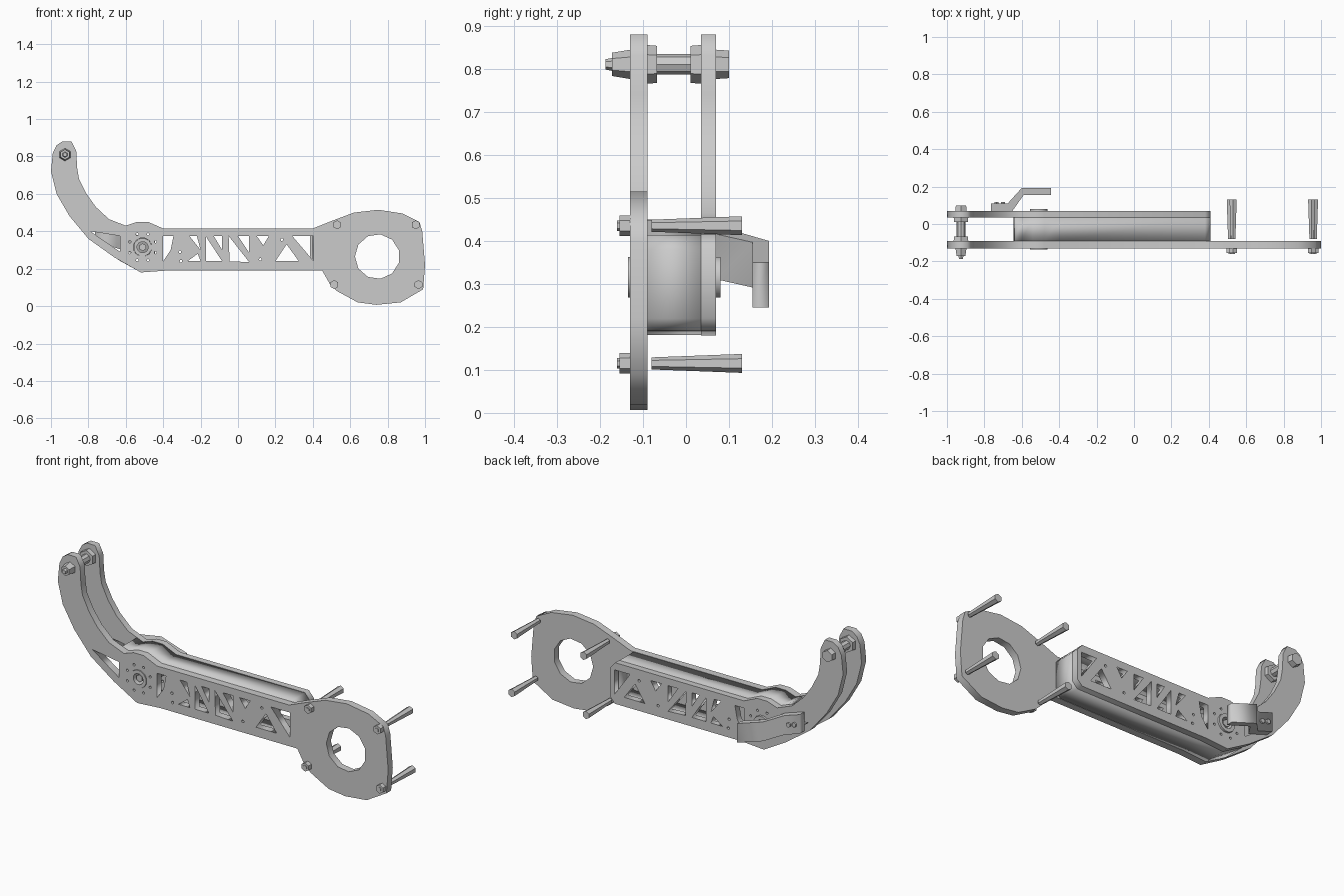
import bpy, math
from mathutils import Matrix

if "Cube" in bpy.data.objects:
    bpy.data.objects.remove(bpy.data.objects["Cube"])

STAND = Matrix.Rotation(math.pi / 2, 4, 'X')   # profile (x, y) -> (x, z)


def shape(name, loops, depth, matrix, closed=True):
    """Extrude flat loops (first is the outline, the rest are holes) into a mesh."""
    cu = bpy.data.curves.new(name + "_profile", 'CURVE')
    cu.dimensions = '2D' if closed else '3D'
    if closed:
        cu.fill_mode = 'BOTH'
    cu.extrude = depth / 2
    for pts in loops:
        sp = cu.splines.new('POLY')
        sp.points.add(len(pts) - 1)
        for p, (x, y) in zip(sp.points, pts):
            p.co = (x, y, 0, 1)
        sp.use_cyclic_u = closed
    tmp = bpy.data.objects.new(name + "_tmp", cu)
    bpy.context.collection.objects.link(tmp)
    bpy.context.view_layer.update()
    dg = bpy.context.evaluated_depsgraph_get()
    me = bpy.data.meshes.new_from_object(tmp.evaluated_get(dg))
    bpy.data.objects.remove(tmp)
    me.transform(matrix)
    ob = bpy.data.objects.new(name, me)
    bpy.context.collection.objects.link(ob)
    return ob


def upright(name, loops, y0, y1, closed=True):
    m = Matrix.Translation((0, (y0 + y1) / 2, 0)) @ STAND
    return shape(name, loops, y1 - y0, m, closed)


def ring(x, z, r, n):
    return [(x + r * math.cos(2 * math.pi * (i + .5) / n),
             z + r * math.sin(2 * math.pi * (i + .5) / n)) for i in range(n)]


def rod(name, x, z, y0, y1, r, r2=None, n=6):
    """Solid (tapered) prism along y: radius r at y0, r2 at y1."""
    bpy.ops.mesh.primitive_cone_add(
        vertices=n, radius1=r2 or r, radius2=r, depth=y1 - y0,
        location=(x, (y0 + y1) / 2, z), rotation=(math.pi / 2, 0, 0))
    bpy.context.object.name = name


# shared outlines of the arm
hook_top = [(-1, .72), (-.99, .82), (-.97, .86), (-.94, .88), (-.89, .88), (-.865, .83),
            (-.86, .74), (-.85, .68), (-.81, .60), (-.76, .53), (-.69, .465), (-.60, .43),
            (-.54, .45), (-.48, .45), (-.40, .415)]
hook_bottom = [(-.38, .19), (-.52, .18), (-.66, .26), (-.80, .36), (-.90, .48), (-.97, .60)]
head = [(.40, .415), (.50, .455), (.62, .50), (.75, .515), (.88, .495), (.97, .45),
        (.985, .40), (1, .22), (.99, .09), (.87, .02), (.74, .007), (.64, .02),
        (.53, .08), (.49, .12), (.45, .19)]
tail = [(.38, .415), (.41, .38), (.41, .22), (.38, .19)]

# truss cutouts and the hub holes, shared by both plates
truss = [
    [(-.79, .40), (-.63, .375), (-.63, .29)],
    [(-.40, .375), (-.345, .375), (-.36, .30), (-.40, .24)],
    [(-.26, .375), (-.22, .375), (-.20, .30)],
    [(-.27, .24), (-.20, .24), (-.215, .28)],
    [(-.17, .37), (-.085, .24), (-.17, .24)],
    [(-.13, .375), (-.085, .375), (-.085, .30)],
    [(-.05, .375), (-.045, .24), (.06, .235)],
    [(0, .375), (.06, .375), (.06, .285)],
    [(.10, .375), (.165, .375), (.135, .325)],
    [(.20, .24), (.26, .33), (.325, .24)],
    [(.29, .375), (.405, .375), (.405, .24)],
]
truss_back = truss[:-1] + [[(.29, .375), (.385, .375), (.385, .24)]]
HX, HZ = -.51, .315
hub_holes = [ring(HX, HZ, .05, 12)]
hub_holes += [ring(x, z, .007, 6) for x, z in ring(HX, HZ, .075, 8)]
dots = [ring(x, z, .008, 5) for x, z in [(-.31, .29), (.12, .25), (.235, .355), (-.305, .24)]]

upright("front_plate", [hook_top + head + hook_bottom] + truss + hub_holes + dots
        + [ring(.745, .265, .12, 11)], -.13, -.09)
upright("back_plate", [hook_top + tail + hook_bottom] + truss_back + hub_holes + dots,
        .035, .07)

# skin wrapping the hollow beam, open towards the hook
skin_path = [(-.64, .437), (-.60, .422), (-.54, .442), (-.48, .442), (-.40, .407), (.377, .407),
             (.402, .377), (.402, .222), (.377, .198), (-.38, .198), (-.52, .188), (-.64, .255)]
skin = upright("beam_skin", [skin_path], -.09, .035, closed=False)
mod = skin.modifiers.new("thickness", 'SOLIDIFY')
mod.thickness, mod.offset = .014, 0

# hub sleeve and its bolt
upright("hub_sleeve", [ring(HX, HZ, .049, 12), ring(HX, HZ, .03, 12)], -.135, .08)
rod("hub_bolt", HX, HZ, -.125, .075, .02)

# offset bracket on the back, sloping down towards the beam
jog = [(-.765, .07), (-.65, .07), (-.59, .155), (-.445, .155), (-.445, .193),
       (-.60, .193), (-.675, .11), (-.765, .11)]
slope = Matrix.Identity(4)
slope[2][0] = -.32
slope[2][3] = .2975 - .32 * .445
shape("offset_bracket", [jog], .105, slope)
for x, z in [(-.735, .39), (-.70, .38)]:
    rod("bracket_screw", x, z, .105, .118, .013)

# corner bolts with standoff pins
for x, z in [(.53, .435), (.95, .435), (.515, .115), (.965, .115)]:
    rod("corner_bolt_head", x, z, -.155, -.13, .024)
    rod("corner_bolt_tip", x, z, -.16, -.155, .012)
    rod("standoff_pin", x, z, -.08, .13, .014, .022)

# hook pivot: shaft, bolt head and nuts
PX, PZ = -.925, .81
rod("pivot_shaft", PX, PZ, -.13, .07, .024, n=8)
for name, y0, y1, ra, rb in [("pivot_head", -.172, -.13, .027, .034), ("pivot_tip", -.187, -.172, .012, .015),
                             ("pivot_nut_front", -.09, -.067, .045, .043),
                             ("pivot_nut_inner", .01, .035, .043, .045),
                             ("pivot_nut_back", .07, .1, .034, .032)]:
    rod(name, PX, PZ, y0, y1, ra, rb)
